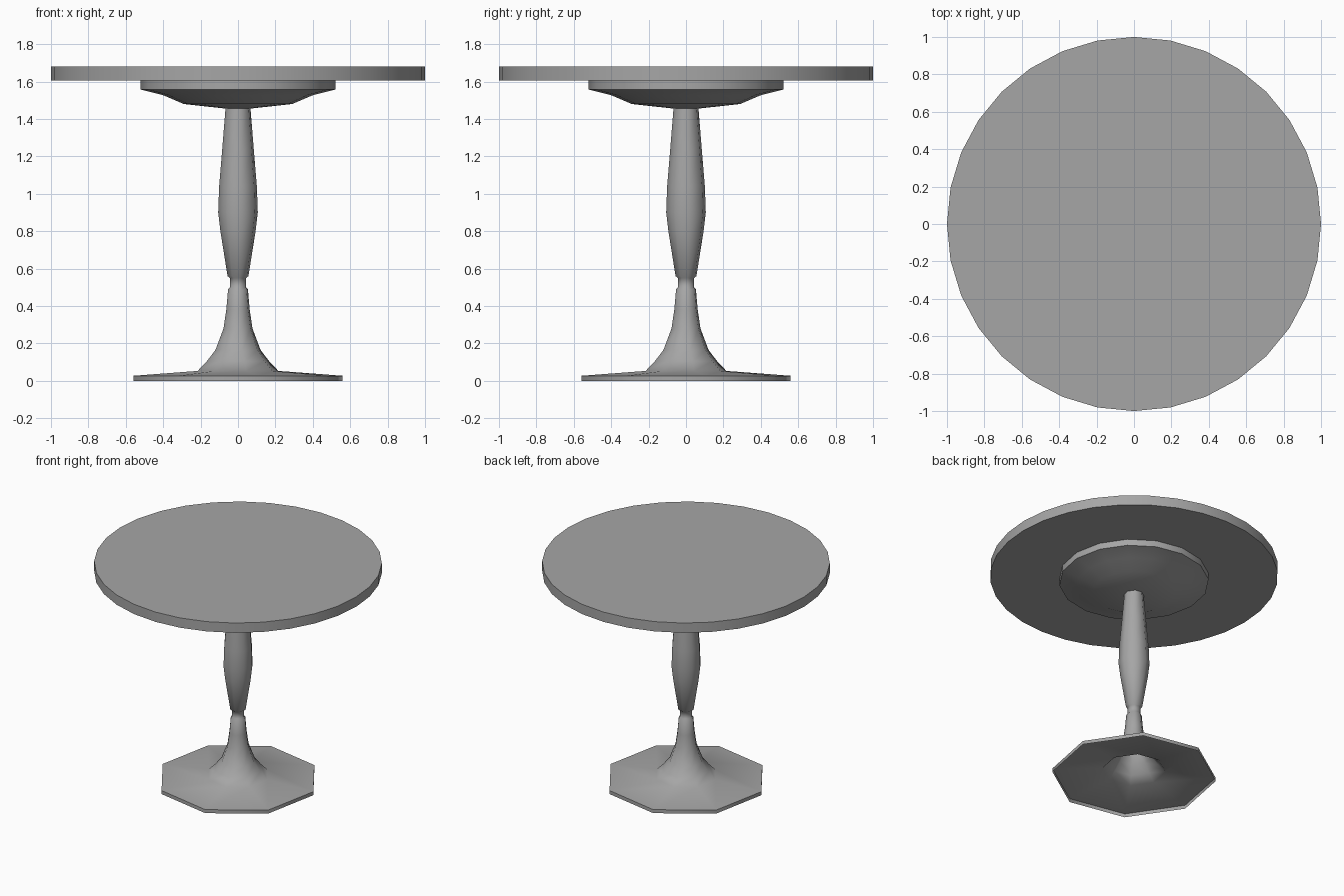
import bpy, bmesh, math

cube = bpy.data.objects.get("Cube")
if cube:
    bpy.data.objects.remove(cube, do_unlink=True)

GREY = (0.38, 0.38, 0.38, 1.0)
grey = bpy.data.materials.new("plain_grey")
grey.use_nodes = True
grey.diffuse_color = GREY
grey.node_tree.nodes["Principled BSDF"].inputs["Base Color"].default_value = GREY


def lathe(name, profile, sides, turn=0.0, bottom=True, top=True, sharp=35):
    """Turn a (radius, height) profile, listed from bottom to top, about z."""
    bm = bmesh.new()
    rings = []
    for radius, z in profile:
        angles = [math.radians(turn) + math.tau * i / sides for i in range(sides)]
        rings.append([bm.verts.new((radius * math.cos(a), radius * math.sin(a), z))
                      for a in angles])
    for low, high in zip(rings, rings[1:]):
        for i in range(sides):
            j = (i + 1) % sides
            bm.faces.new((low[i], low[j], high[j], high[i]))
    if bottom:
        bm.faces.new(rings[0][::-1])
    if top:
        bm.faces.new(rings[-1])
    mesh = bpy.data.meshes.new(name)
    bm.to_mesh(mesh)
    bm.free()
    mesh.materials.append(grey)
    obj = bpy.data.objects.new(name, mesh)
    bpy.context.collection.objects.link(obj)
    bpy.ops.object.select_all(action="DESELECT")
    obj.select_set(True)
    bpy.context.view_layer.objects.active = obj
    bpy.ops.object.shade_smooth_by_angle(angle=math.radians(sharp))
    return obj


# Round top
lathe("table_top", [(1.0, 1.605), (1.0, 1.68)], 32)

# Shallow bowl under the top
lathe("top_support", [(0.08, 1.457), (0.29, 1.48), (0.40, 1.527),
                      (0.52, 1.557), (0.52, 1.606)], 16)

# Octagonal foot, hollow underneath, flowing into the turned column
pedestal = [
    (0.571, 0.0), (0.571, 0.027), (0.22, 0.053),          # foot
    (0.17, 0.105), (0.123, 0.165), (0.079, 0.28),         # flare
    (0.064, 0.38), (0.054, 0.49), (0.045, 0.50),          # lower stem
    (0.045, 0.55), (0.057, 0.56), (0.096, 0.80),          # neck
    (0.108, 0.90), (0.103, 1.04), (0.086, 1.24),          # swelling
    (0.067, 1.47),
]
lathe("pedestal", pedestal, 8, turn=11.5, bottom=False, top=False, sharp=50)
